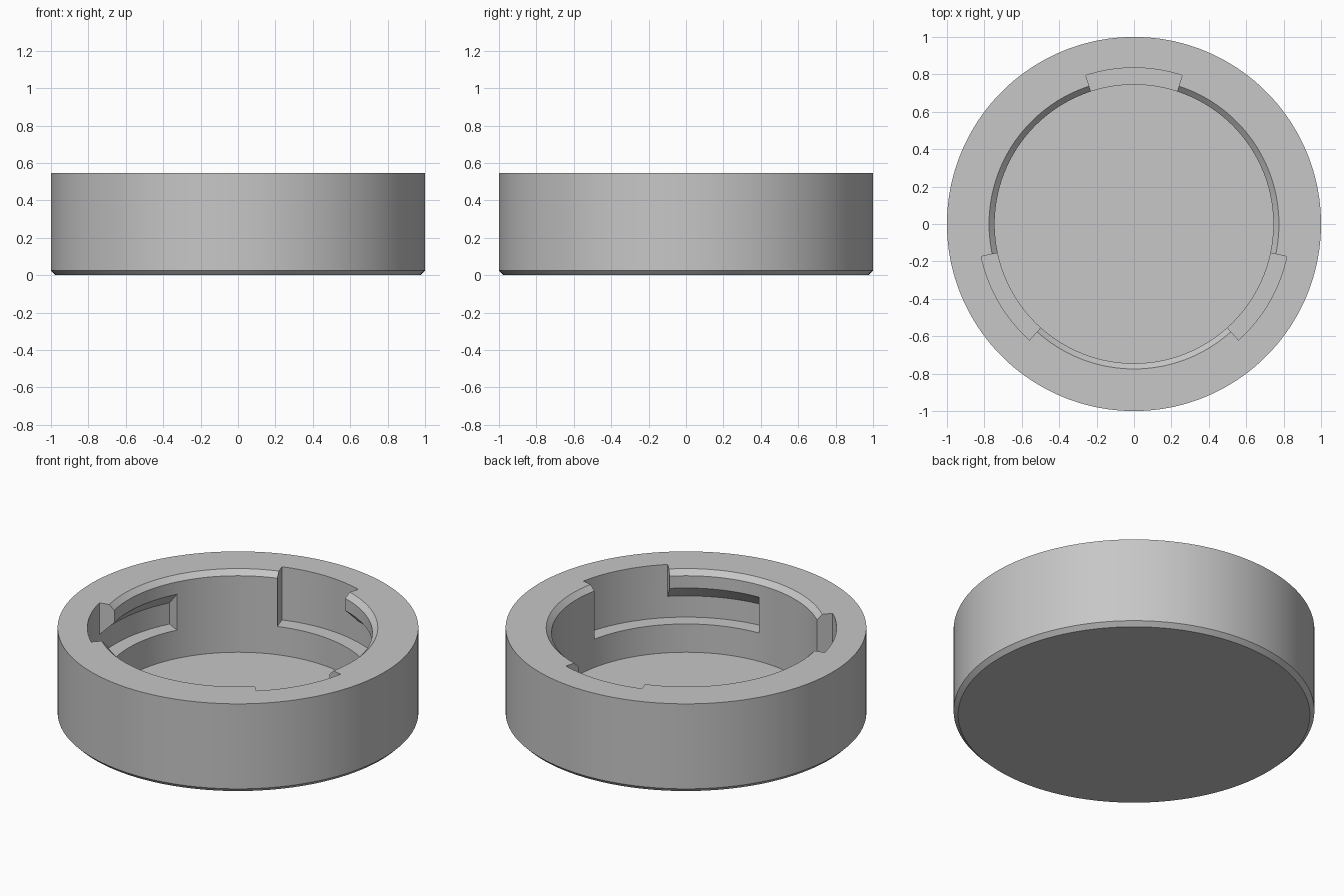
import bpy, bmesh
from math import radians, cos, sin

default = bpy.data.objects.get("Cube")
if default:
    bpy.data.objects.remove(default, do_unlink=True)

STEP = 2          # degrees per facet
HEIGHT = 0.545
BORE = 0.745      # inner wall radius
GROOVE = 0.835    # outer radius of the slots and channels
LEDGE = 0.22      # height of the slot floor

grey = bpy.data.materials.new("plain_grey")
grey.use_nodes = True
colour = (0.57, 0.57, 0.57, 1)
grey.diffuse_color = colour
grey.node_tree.nodes["Principled BSDF"].inputs["Base Color"].default_value = colour


def sweep(name, profile, start=0, end=360):
    """Sweep a closed (radius, height) profile around z, capping partial arcs."""
    bm = bmesh.new()
    full = end - start == 360
    count = (end - start) // STEP + (0 if full else 1)
    rings = []
    for i in range(count):
        a = radians(start + i * STEP)
        rings.append([bm.verts.new((r * cos(a), r * sin(a), z)) for r, z in profile])
    pairs = list(zip(rings, rings[1:]))
    if full:
        pairs.append((rings[-1], rings[0]))
    n = len(profile)
    for a, b in pairs:
        for k in range(n if not full else n - 1):
            j = (k + 1) % n
            bm.faces.new((a[k], a[j], b[j], b[k]))
    if not full:
        bm.faces.new(rings[0])
        bm.faces.new(rings[-1])
    bmesh.ops.remove_doubles(bm, verts=bm.verts, dist=1e-5)
    bmesh.ops.recalc_face_normals(bm, faces=bm.faces)
    mesh = bpy.data.meshes.new(name)
    bm.to_mesh(mesh)
    bm.free()
    mesh.materials.append(grey)
    obj = bpy.data.objects.new(name, mesh)
    bpy.context.collection.objects.link(obj)
    return obj


# Round cap: chamfered base, straight wall, chamfered mouth, flat floor
cap = sweep("cap_body", [
    (0, 0), (0.975, 0), (1, 0.025), (1, HEIGHT),
    (BORE + 0.03, HEIGHT), (BORE, HEIGHT - 0.03), (BORE, 0.047), (0, 0.047)])

# Entry slot open at the top, and a locking channel with a sloped roof
slot = [(0.6, LEDGE), (GROOVE, LEDGE), (GROOVE, 0.7), (0.6, 0.7)]
channel = [(0.6, LEDGE), (GROOVE, LEDGE), (GROOVE, 0.35), (0.665, 0.52), (0.6, 0.52)]

cutters = []
for centre in (90, 210, 330):
    cutters.append(sweep("slot_cutter", slot, centre - 18, centre + 18))
    cutters.append(sweep("channel_cutter", channel, centre - 58, centre - 10))

bpy.context.view_layer.objects.active = cap
cap.select_set(True)
for cutter in cutters:
    cutter.hide_render = True
    mod = cap.modifiers.new("bayonet_cut", "BOOLEAN")
    mod.operation = "DIFFERENCE"
    mod.solver = "EXACT"
    mod.object = cutter
    bpy.ops.object.modifier_apply(modifier=mod.name)
for cutter in cutters:
    bpy.data.objects.remove(cutter, do_unlink=True)

bpy.ops.object.shade_smooth_by_angle(angle=radians(25))
